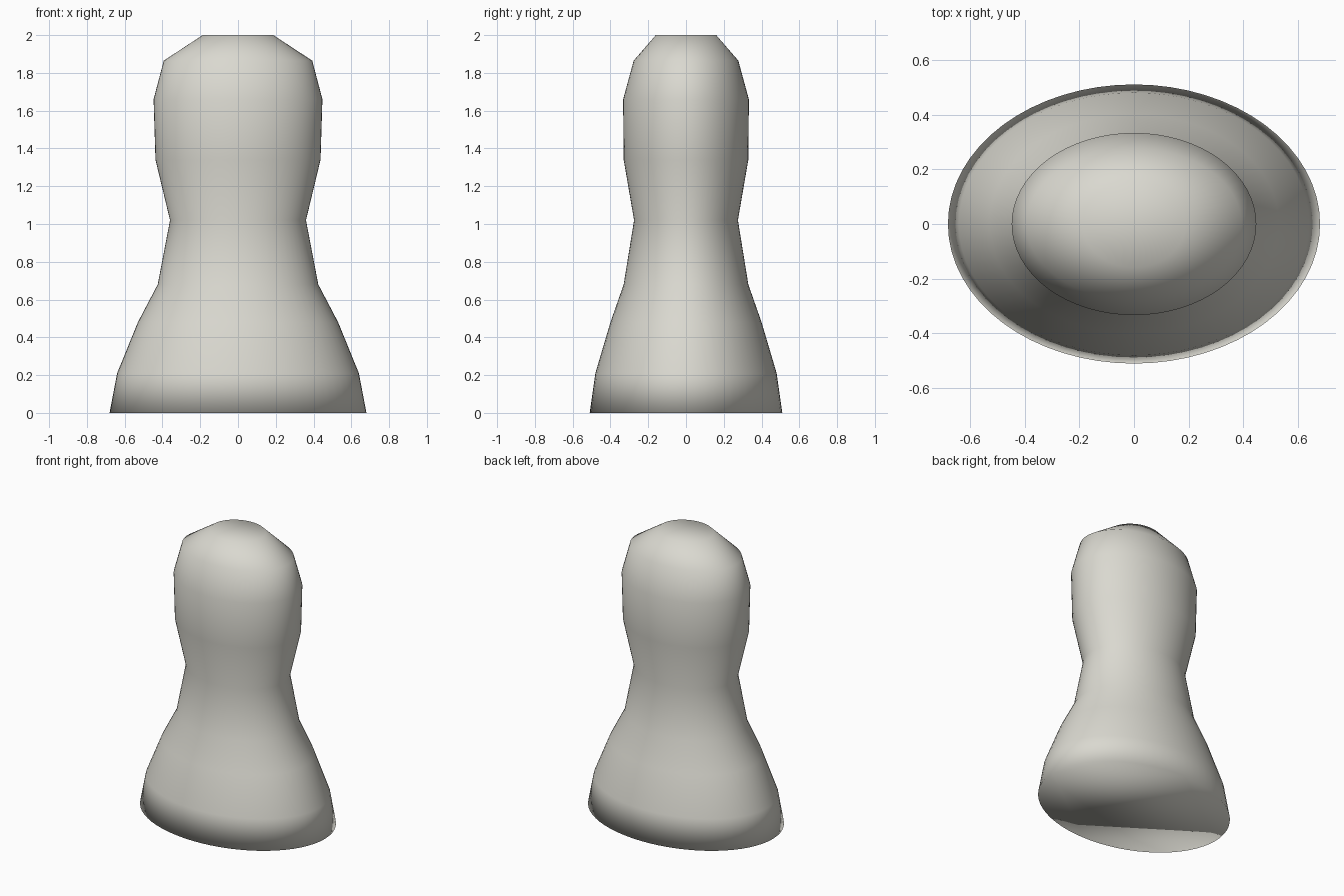
import bpy, bmesh, math

if "Cube" in bpy.data.objects:
    bpy.data.objects.remove(bpy.data.objects["Cube"])

# Stone material
mat = bpy.data.materials.new("warm_pale_grey")
mat.diffuse_color = (0.70, 0.69, 0.63, 1.0)
mat.use_nodes = True
mat.node_tree.nodes["Principled BSDF"].inputs["Base Color"].default_value = mat.diffuse_color

# Elliptical cross-sections: height, half width, half depth
RINGS = [
    (0.00, 0.68, 0.51), (0.21, 0.64, 0.48), (0.48, 0.53, 0.40),
    (0.68, 0.425, 0.33), (1.02, 0.36, 0.275), (1.34, 0.437, 0.33),
    (1.66, 0.447, 0.333), (1.865, 0.393, 0.277), (2.00, 0.187, 0.16),
]
SEGMENTS = 64

# Body: rings joined from the flared base to the head
bm = bmesh.new()
loops = []
for z, rx, ry in RINGS:
    loops.append([bm.verts.new((rx * math.cos(a), ry * math.sin(a), z))
                  for a in (2 * math.pi * i / SEGMENTS for i in range(SEGMENTS))])
for low, high in zip(loops, loops[1:]):
    for i in range(SEGMENTS):
        j = (i + 1) % SEGMENTS
        bm.faces.new((low[i], low[j], high[j], high[i]))

# Flat underside and crown
bm.faces.new(list(reversed(loops[0])))
bm.faces.new(loops[-1])
for face in bm.faces:
    face.smooth = True

mesh = bpy.data.meshes.new("pawn_body")
bm.to_mesh(mesh)
bm.free()
mesh.materials.append(mat)
body = bpy.data.objects.new("pawn_body", mesh)
bpy.context.collection.objects.link(body)
